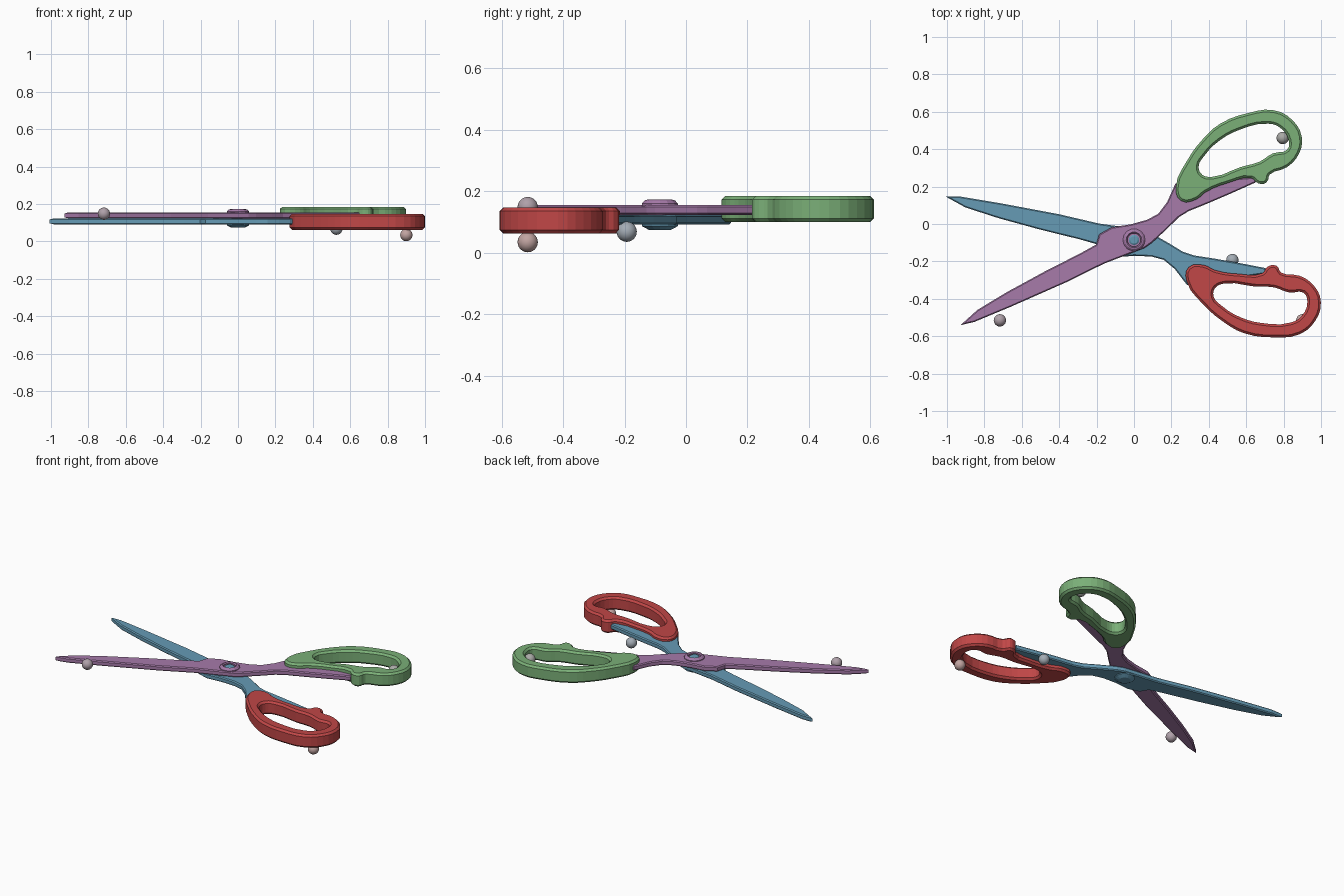
import bpy, bmesh, math
from mathutils import Matrix, Vector

if "Cube" in bpy.data.objects:
    bpy.data.objects.remove(bpy.data.objects["Cube"])

PIVOT = Vector((0, -0.085, 0.123))
AXIS = Vector((math.cos(math.radians(6.6)), math.sin(math.radians(6.6)), 0))
# half turn about the scissors' centre line swaps one half for the other
FLIP = Matrix.Translation(PIVOT) @ Matrix.Rotation(math.pi, 4, AXIS) @ Matrix.Translation(-PIVOT)


def paint(ob, name, rgb):
    mat = bpy.data.materials.get(name) or bpy.data.materials.new(name)
    mat.diffuse_color = (*[(c / 0.88) ** 2.2 for c in rgb], 1)   # screen tone to linear
    mat.use_nodes = True
    mat.node_tree.nodes["Principled BSDF"].inputs["Base Color"].default_value = mat.diffuse_color
    ob.data.materials.clear()
    ob.data.materials.append(mat)


def plate(name, outlines, z0, z1, bevel, inset, smooth):
    """Flat plate with chamfered rims from closed outlines (second one is a hole)."""
    cu = bpy.data.curves.new(name, 'CURVE')
    cu.dimensions = '2D'
    cu.fill_mode = 'BOTH'
    cu.resolution_u = 3
    cu.extrude = (z1 - z0) / 2 - bevel
    cu.bevel_depth = bevel
    cu.bevel_resolution = 0
    cu.offset = -inset
    for pts in outlines:
        sp = cu.splines.new('BEZIER' if smooth else 'POLY')
        target = sp.bezier_points if smooth else sp.points
        target.add(len(pts) - 1)
        for p, (x, y) in zip(target, pts):
            if smooth:
                p.co = (x, y, 0)
                p.handle_left_type = p.handle_right_type = 'AUTO'
            else:
                p.co = (x, y, 0, 1)
        sp.use_cyclic_u = True
    ob = bpy.data.objects.new(name, cu)
    bpy.context.collection.objects.link(ob)
    bpy.ops.object.select_all(action='DESELECT')
    ob.select_set(True)
    bpy.context.view_layer.objects.active = ob
    bpy.ops.object.convert(target='MESH')
    ob = bpy.context.object
    ob.data.transform(Matrix.Translation((0, 0, (z0 + z1) / 2)))
    bpy.ops.object.shade_flat()
    return ob


def flipped(ob, name):
    other = bpy.data.objects.new(name, ob.data.copy())
    other.data.transform(FLIP)
    bpy.context.collection.objects.link(other)
    return other


def lathe(name, profile, n=14):
    """Turned part about the pivot from (radius, z) points."""
    bm = bmesh.new()
    vs = [bm.verts.new((r, PIVOT.y, z)) for r, z in profile]
    es = [bm.edges.new(p) for p in zip(vs, vs[1:])]
    bmesh.ops.spin(bm, geom=vs + es, cent=(0, PIVOT.y, 0), axis=(0, 0, 1),
                   angle=math.tau, steps=n, use_duplicate=False)
    bmesh.ops.remove_doubles(bm, verts=bm.verts, dist=1e-4)
    bmesh.ops.recalc_face_normals(bm, faces=bm.faces)
    me = bpy.data.meshes.new(name)
    bm.to_mesh(me)
    bm.free()
    ob = bpy.data.objects.new(name, me)
    bpy.context.collection.objects.link(ob)
    return ob


BLUE, PURPLE = (0.35, 0.53, 0.62), (0.57, 0.42, 0.58)
RED, GREEN = (0.66, 0.25, 0.25), (0.42, 0.60, 0.41)

# blades with tangs running into the handles
blade_outline = [
    (-1.0, .145), (-.93, .145), (-.72, .11), (-.4, .05), (-.185, 0), (-.04, -.02),
    (.045, -.032), (.09, -.05), (.19, -.107), (.26, -.15), (.32, -.17), (.43, -.187),
    (.56, -.21), (.70, -.237), (.71, -.262), (.55, -.285), (.4, -.29), (.285, -.325),
    (.22, -.24), (.16, -.19), (.094, -.172), (0, -.168), (-.1, -.176), (-.173, -.155),
    (-.202, -.105), (-.29, -.08), (-.505, -.027), (-.72, .032), (-.9, .09)]
lower_blade = plate("lower_blade", [blade_outline], 0.091, 0.123, 0.006, 0.004, False)
upper_blade = flipped(lower_blade, "upper_blade")
paint(lower_blade, "blue", BLUE)
paint(upper_blade, "purple", PURPLE)

# finger loops
loop_outer = [
    (.286, -.30), (.297, -.235), (.37, -.225), (.43, -.252), (.564, -.273), (.69, -.268),
    (.72, -.232), (.757, -.228), (.783, -.265), (.885, -.283), (.96, -.337), (.993, -.417),
    (.965, -.513), (.885, -.583), (.75, -.60), (.59, -.578), (.484, -.52), (.377, -.428)]
loop_hole = [
    (.42, -.39), (.43, -.337), (.484, -.312), (.644, -.328), (.75, -.333), (.83, -.36),
    (.91, -.362), (.933, -.417), (.90, -.497), (.842, -.532), (.68, -.535), (.564, -.503),
    (.468, -.444)]
lower_handle = plate("lower_handle", [loop_outer, loop_hole], 0.062, 0.147, 0.012, 0.006, True)
upper_handle = flipped(lower_handle, "upper_handle")
paint(lower_handle, "red", RED)
paint(upper_handle, "green", GREEN)

# pivot: rivet head below, pin through the middle, raised collar on top
paint(lathe("rivet_head", [(0, .073), (.035, .073), (.06, .086), (.06, .094), (0, .094)]), "blue", BLUE)
paint(lathe("rivet_pin", [(0, .114), (.028, .114), (.028, .162), (.02, .167), (0, .167)]), "blue", BLUE)
paint(lathe("rivet_collar", [(.036, .149), (.036, .166), (.042, .172), (.05, .170),
                             (.06, .160), (.06, .149), (.036, .149)]), "purple", PURPLE)

# small loose balls
balls = [((-.717, -.515, .148), (.60, .55, .58)), ((.526, -.193, .068), (.56, .59, .62)),
         ((.90, -.515, .034), (.66, .56, .55)), ((.795, .46, .14), (.58, .58, .57))]
for i, (loc, tone) in enumerate(balls):
    bpy.ops.mesh.primitive_uv_sphere_add(segments=24, ring_count=12, radius=0.033, location=loc)
    ball = bpy.context.object
    ball.name = f"ball_{i + 1}"
    bpy.ops.object.shade_smooth()
    paint(ball, f"ball_grey_{i + 1}", tone)
